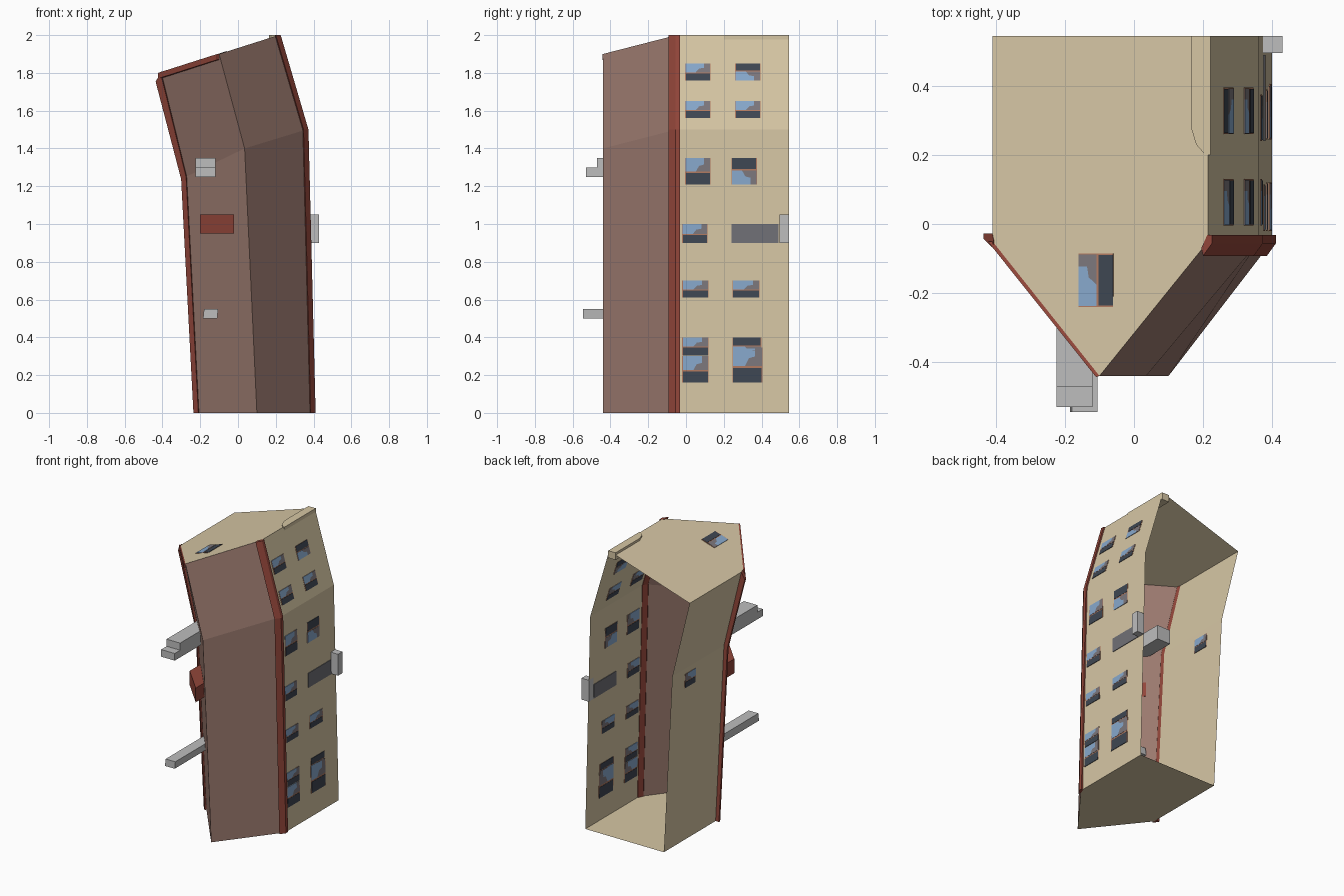
import bpy, bmesh
from mathutils import Vector as V

if "Cube" in bpy.data.objects:
    bpy.data.objects.remove(bpy.data.objects["Cube"])

def mat(name, r, g, b):
    m = bpy.data.materials.new(name)
    lin = [((c / 255 + 0.055) / 1.055) ** 2.4 for c in (r, g, b)]
    m.diffuse_color = (*lin, 1)
    m.use_nodes = True
    m.node_tree.nodes["Principled BSDF"].inputs["Base Color"].default_value = m.diffuse_color
    return m

TAN = mat("tan_plaster", 214, 198, 164)
BROWN = mat("brown_front", 154, 121, 110)
RED = mat("red_trim", 146, 70, 58)
GREY = mat("light_grey", 190, 190, 190)
DARKGREY = mat("dark_grey", 112, 112, 118)
NIGHT = mat("dark_glass", 62, 70, 82)
BLUE = mat("blue_glass", 135, 168, 204)
MAUVE = mat("grey_glass", 124, 119, 124)
FRAME = mat("clay_frame", 178, 122, 96)

def finish(bm, name, mats):
    me = bpy.data.meshes.new(name)
    bm.to_mesh(me)
    bm.free()
    for m in mats:
        me.materials.append(m)
    ob = bpy.data.objects.new(name, me)
    bpy.context.collection.objects.link(ob)
    return ob

def loft(bm, rings, mi=0):
    """Closed solid through a list of equal-length rings."""
    rs = [[bm.verts.new(p) for p in r] for r in rings]
    n = len(rs[0])
    fs = [bm.faces.new(rs[0][::-1]), bm.faces.new(rs[-1])]
    for a, b in zip(rs, rs[1:]):
        for i in range(n):
            j = (i + 1) % n
            fs.append(bm.faces.new((a[i], a[j], b[j], b[i])))
    for f in fs:
        f.material_index = mi
    bmesh.ops.recalc_face_normals(bm, faces=fs)

def solid(name, rings, m):
    bm = bmesh.new()
    loft(bm, rings)
    return finish(bm, name, [m])

def plan(points, z0, z1):
    return [[(x, y, z) for x, y in points] for z in (z0, z1)]

def box(name, x0, x1, y0, y1, z0, z1, m):
    return solid(name, plan([(x0, y0), (x1, y0), (x1, y1), (x0, y1)], z0, z1), m)

# Bent house outline: x and z of left corner, front ridge, right corner
LEFT = [(-0.21, 0), (-0.275, 1.25), (-0.41, 1.8)]
RIDGE = [(0.10, 0), (0.035, 1.4), (-0.10, 1.9)]
RIGHT = [(0.40, 0), (0.362, 1.5), (0.215, 2.0)]
BACK, CORNER, FRONT = 0.545, -0.05, -0.44

def edge_x(edge, z):
    for (xa, za), (xb, zb) in zip(edge, edge[1:]):
        if z <= zb:
            return xa + (xb - xa) * (z - za) / (zb - za)
    return edge[-1][0]

# Shell, open at the back
bm = bmesh.new()
rings = []
for (lx, lz), (fx, fz), (rx, rz) in zip(LEFT, RIDGE, RIGHT):
    pts = [(lx, BACK, lz), (lx, CORNER, lz), (fx, FRONT, fz), (rx, CORNER, rz), (rx, BACK, rz)]
    rings.append([bm.verts.new(p) for p in pts])
bm.faces.new(rings[0][::-1])
bm.faces.new(rings[-1])
for a, b in zip(rings, rings[1:]):
    for i in range(4):
        f = bm.faces.new((a[i], a[i + 1], b[i + 1], b[i]))
        f.material_index = 1 if i in (1, 2) else 0
finish(bm, "house_shell", [TAN, BROWN])

# Red corner trims follow the bends
def trim(name, edge, offsets, tilts):
    solid(name, [[(x + dx, y, z + dx * k) for dx, y in offsets]
                 for (x, z), k in zip(edge, tilts)], RED)

trim("left_corner_trim", LEFT,
     [(0, -0.028), (-0.026, -0.028), (-0.026, -0.042), (0, -0.068), (0.004, -0.052)], (0, 0.5, 1.8))
trim("right_corner_trim", RIGHT,
     [(-0.003, -0.032), (0.011, -0.032), (0.011, -0.056), (-0.015, -0.092), (-0.02, -0.07)], (0, 0, 0))

# Thin red strip under the front left roof edge
(lx, lz), (fx, fz) = LEFT[2], RIDGE[2]
solid("roof_edge_trim", [[(lx, CORNER, lz + d), (lx - 0.014, CORNER, lz + d),
                          (fx - 0.01, FRONT - 0.003, fz + d), (fx, FRONT, fz + d)]
                         for d in (-0.03, 0)], RED)

# Raised lip on the back right roof edge
solid("roof_lip", plan([(0.165, BACK), (0.165, 0.28), (0.18, 0.23), (0.207, 0.2),
                        (0.222, 0.2), (0.222, BACK)], 1.95, 2.0), TAN)

# Window panes in unit coordinates (material slot, outline, half thickness)
def rect(u0, v0, u1, v1):
    return [(u0, v0), (u1, v0), (u1, v1), (u0, v1)]

PANES = [(3, rect(0, 0, 1, 1), 0.002),
         (0, rect(0.03, 0.0, 0.97, 0.42), 0.0035),
         (1, [(0.02, 0.48), (0.42, 0.48), (0.55, 0.7), (0.75, 0.75), (0.75, 1), (0.02, 1)], 0.0035),
         (2, [(0.42, 0.48), (0.98, 0.48), (0.98, 1), (0.75, 1), (0.75, 0.75), (0.55, 0.7)], 0.0035)]

def window(name, place, normal, flip=False):
    bm = bmesh.new()
    n = V(normal).normalized()
    for mi, outline, t in PANES:
        pts = [V(place(u, 1 - v if flip else v)) for u, v in outline]
        loft(bm, [[p - n * t for p in pts], [p + n * t for p in pts]], mi)
    return finish(bm, name, [NIGHT, BLUE, MAUVE, FRAME])

def wall_window(name, edge, y0, y1, z0, z1, flip=False):
    def place(u, v):
        z = z0 + (z1 - z0) * v
        return (edge_x(edge, z), y0 + (y1 - y0) * u, z)
    return window(name, place, (1, 0, 0), flip)

# Right wall: y0, y1, z0, z1, flipped
for i, w in enumerate([
        (-0.02, 0.12, 0.16, 0.30, False), (-0.02, 0.12, 0.305, 0.40, False),
        (0.245, 0.405, 0.16, 0.345, False), (0.245, 0.40, 0.30, 0.40, True),
        (-0.02, 0.12, 0.61, 0.70, False), (0.245, 0.39, 0.61, 0.70, False),
        (-0.02, 0.115, 0.90, 1.00, False),
        (-0.005, 0.13, 1.21, 1.35, False), (0.24, 0.375, 1.21, 1.35, True),
        (-0.005, 0.13, 1.56, 1.65, False), (0.26, 0.395, 1.56, 1.65, False),
        (-0.005, 0.13, 1.76, 1.85, False), (0.26, 0.395, 1.76, 1.85, True)]):
    wall_window(f"right_window_{i + 1}", RIGHT, *w)

# Single left wall window and the skylight
wall_window("left_window", LEFT, 0.28, 0.40, 1.11, 1.21)

def roof_place(u, v):
    x = -0.06 - 0.10 * v
    return (x, -0.24 + 0.155 * u, 1.8 + (x + 0.41) * 0.32)

window("skylight", roof_place, (-0.3, 0, 1))

# Dark panel and grey bracket box on the right wall
xa, xb = edge_x(RIGHT, 0.9), edge_x(RIGHT, 1.0)
solid("dark_panel", [[(xa + d, 0.24, 0.9), (xa + d, 0.49, 0.9), (xb + d, 0.49, 1.0), (xb + d, 0.24, 1.0)]
                     for d in (-0.004, 0.004)], DARKGREY)
box("side_box", 0.373, 0.43, 0.495, BACK, 0.90, 1.05, GREY)

# Grey stepped box and beam through the front left wall
box("stepped_box_base", -0.225, -0.12, -0.53, 0.09, 1.25, 1.30, GREY)
box("stepped_box_top", -0.225, -0.12, -0.47, 0.09, 1.30, 1.35, GREY)
solid("low_beam", [[(-0.185, y, 0.50), (-0.11, y, 0.50), (-0.105, y, 0.55), (-0.18, y, 0.55)]
                   for y in (-0.545, -0.10)], GREY)

# Red ledge box on the front left wall
solid("front_ledge", plan([(-0.20, -0.25), (-0.02, -0.44), (-0.02, -0.34), (-0.20, -0.12)], 0.95, 1.05), RED)
